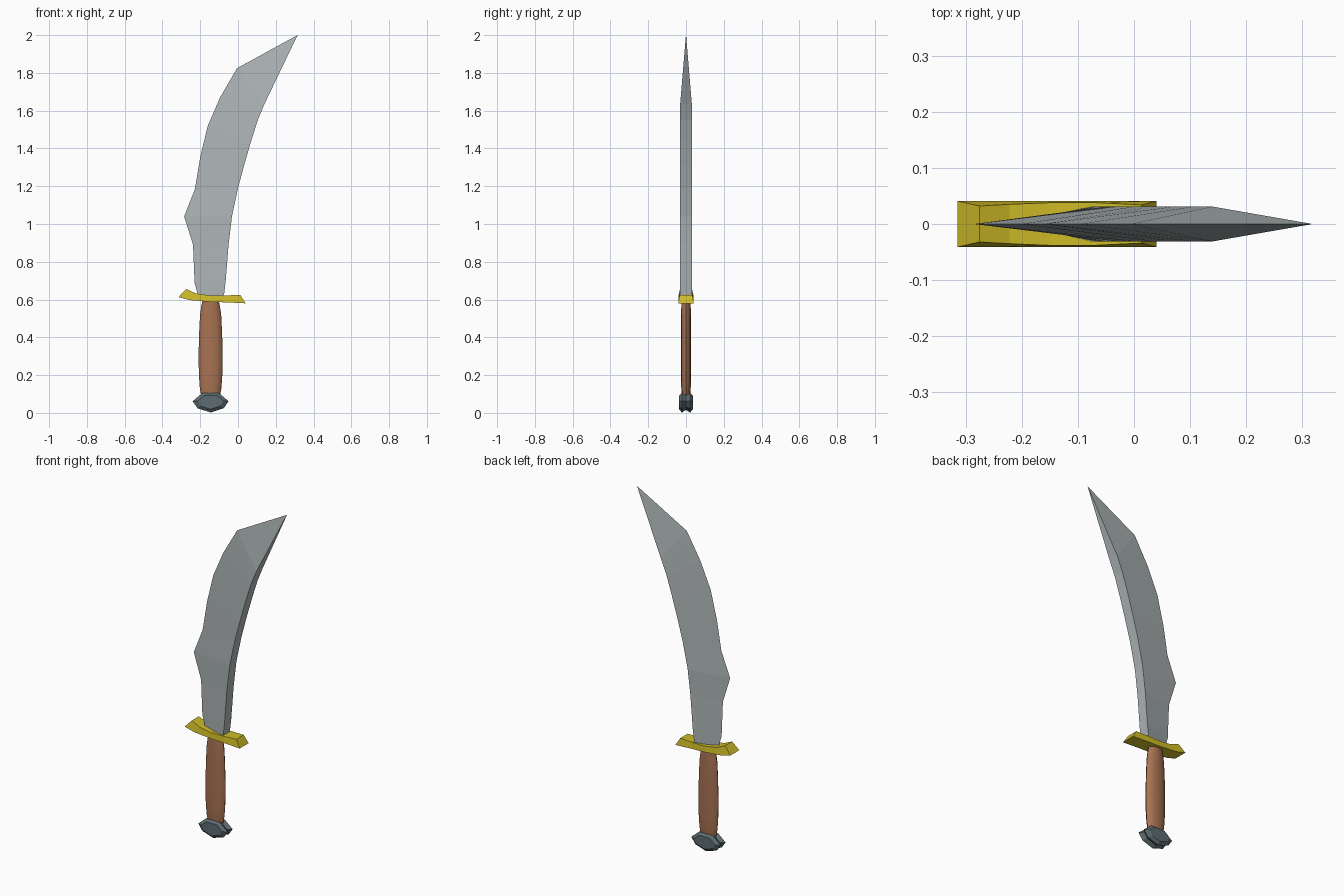
import bpy, bmesh, math

cube = bpy.data.objects.get("Cube")
if cube:
    bpy.data.objects.remove(cube, do_unlink=True)


def material(name, rgb):
    m = bpy.data.materials.new(name)
    m.use_nodes = True
    m.diffuse_color = (*rgb, 1)
    m.node_tree.nodes["Principled BSDF"].inputs["Base Color"].default_value = (*rgb, 1)
    return m


def loft(name, rings, mat, smooth=False):
    """Skin equal-length closed rings and cap both ends."""
    bm = bmesh.new()
    loops = [[bm.verts.new(p) for p in ring] for ring in rings]
    for a, b in zip(loops, loops[1:]):
        for i in range(len(a)):
            j = (i + 1) % len(a)
            bm.faces.new((a[i], a[j], b[j], b[i]))
    bm.faces.new(loops[0])
    bm.faces.new(loops[-1])
    bmesh.ops.remove_doubles(bm, verts=bm.verts, dist=0.0005)
    bmesh.ops.recalc_face_normals(bm, faces=bm.faces)
    mesh = bpy.data.meshes.new(name)
    bm.to_mesh(mesh)
    bm.free()
    mesh.materials.append(mat)
    obj = bpy.data.objects.new(name, mesh)
    bpy.context.collection.objects.link(obj)
    if smooth:
        bpy.context.view_layer.objects.active = obj
        obj.select_set(True)
        bpy.ops.object.shade_smooth_by_angle(angle=math.radians(40))
        obj.select_set(False)
    return obj


steel = material("blade steel", (0.42, 0.46, 0.47))
gold = material("guard gold", (0.62, 0.50, 0.02))
wood = material("grip wood", (0.39, 0.17, 0.085))
iron = material("pommel iron", (0.11, 0.15, 0.165))

# Blade: wedge section, sharp convex edge and flat spine, ending in a point
edge = [(-.21, .615), (-.23, .69), (-.238, .89), (-.285, 1.04), (-.228, 1.185),
        (-.20, 1.355), (-.16, 1.52), (-.095, 1.67), (-.005, 1.825)]
spine = [(-.075, .615), (-.065, .70), (-.05, .89), (-.032, 1.04), (0, 1.19),
         (.035, 1.32), (.07, 1.44), (.105, 1.55), (.14, 1.635)]
rings = [[(ex, 0, ez), (sx, -.031, sz), (sx, .031, sz)]
         for (ex, ez), (sx, sz) in zip(edge, spine)]
rings.append([(.315, 0, 2)] * 3)
bm_rings = rings[:-1] + [[(.315, 0, 2), (.315, -.0006, 1.999), (.315, .0006, 1.999)]]
loft("blade", bm_rings, steel)

# Guard: curved bar, narrower on top; stations are (top x, top z, bottom x, bottom z, top half width)
stations = [(-.275, .656, -.315, .613, .032), (-.222, .632, -.254, .597, .035),
            (-.15, .622, -.15, .588, .038), (-.07, .622, -.06, .585, .038),
            (.013, .624, .04, .580, .034)]
loft("guard", [[(tx, -w, tz), (tx, w, tz), (bx, .041, bz), (bx, -.041, bz)]
               for tx, tz, bx, bz, w in stations], gold)

# Grip: flattened oval handle, swelling in the middle
cx, sides = -.145, 12
grip = [(.095, .050, .022), (.13, .057, .025), (.20, .062, .027), (.30, .064, .027),
        (.42, .061, .027), (.52, .056, .026), (.56, .050, .025), (.60, .042, .024)]
loft("grip", [[(cx + rx * math.cos(a), ry * math.sin(a), z)
               for a in (2 * math.pi * i / sides for i in range(sides))]
              for z, rx, ry in grip], wood, smooth=True)

# Pommel: faceted slab with a groove around its middle
outline = [(-.045, .04), (.045, .04), (.095, -.002), (.07, -.039),
           (0, -.062), (-.07, -.039), (-.095, -.002)]
slices = [(-.036, .72), (-.022, 1), (0, .78), (.022, 1), (.036, .72)]
loft("pommel", [[(cx + x * s, y, .064 + z * s) for x, z in outline]
                for y, s in slices], iron)
